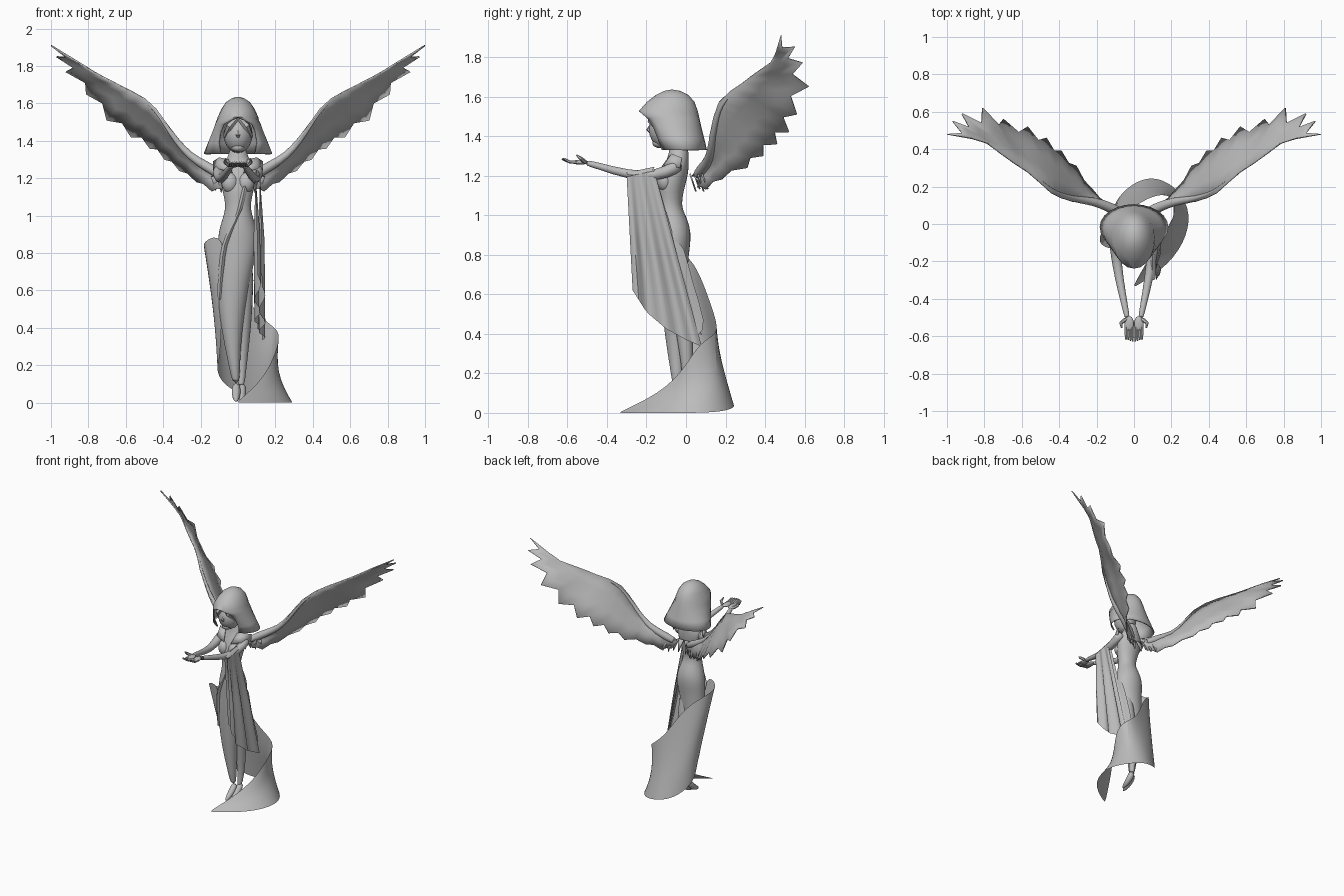
import bpy, bmesh, math
from mathutils import Vector as V

cube = bpy.data.objects.get("Cube")
if cube:
    bpy.data.objects.remove(cube, do_unlink=True)

stone = bpy.data.materials.new("grey stone")
stone.use_nodes = True
GREY = (0.5, 0.5, 0.5, 1)
stone.diffuse_color = GREY
stone.node_tree.nodes["Principled BSDF"].inputs["Base Color"].default_value = GREY


def build(name, verts, faces, subsurf=0, thickness=0, angle=50):
    """Make a mesh object with tidy normals, smooth shading and modifiers."""
    mesh = bpy.data.meshes.new(name)
    mesh.from_pydata([tuple(v) for v in verts], [], faces)
    bm = bmesh.new()
    bm.from_mesh(mesh)
    bmesh.ops.remove_doubles(bm, verts=bm.verts, dist=0.0005)
    bmesh.ops.recalc_face_normals(bm, faces=bm.faces)
    bm.to_mesh(mesh)
    bm.free()
    mesh.shade_smooth()
    mesh.set_sharp_from_angle(angle=math.radians(angle))
    mesh.materials.append(stone)
    obj = bpy.data.objects.new(name, mesh)
    bpy.context.collection.objects.link(obj)
    if thickness:
        mod = obj.modifiers.new("thickness", "SOLIDIFY")
        mod.thickness = thickness
        mod.offset = 0
    if subsurf:
        mod = obj.modifiers.new("smooth", "SUBSURF")
        mod.levels = mod.render_levels = subsurf
    return obj


def grid(name, rows, closed=False, caps=False, **options):
    """Skin a list of equally long point rows."""
    n = len(rows[0])
    verts = [p for row in rows for p in row]
    faces = []
    for r in range(len(rows) - 1):
        for c in range(n if closed else n - 1):
            d = (c + 1) % n
            faces.append((r * n + c, r * n + d, (r + 1) * n + d, (r + 1) * n + c))
    if caps:
        faces.append(tuple(range(n)))
        faces.append(tuple(range(len(verts) - n, len(verts))))
    return build(name, verts, faces, **options)


def ellipse(center, u, v, sides=12):
    return [center + u * math.cos(a) + v * math.sin(a)
            for a in (2 * math.pi * i / sides for i in range(sides))]


def tube(name, path, radii, sides=10, **options):
    """Tapered round limb along a path."""
    path = [V(p) for p in path]
    rows = []
    for i, p in enumerate(path):
        along = (path[min(i + 1, len(path) - 1)] - path[max(i - 1, 0)]).normalized()
        u = along.cross(V((1, 0, 0))).normalized()
        rows.append(ellipse(p, u * radii[i], along.cross(u) * radii[i], sides))
    return grid(name, rows, closed=True, caps=True, **options)


def ball(name, center, size, segments=16):
    bm = bmesh.new()
    bmesh.ops.create_uvsphere(bm, u_segments=segments, v_segments=10, radius=1)
    verts = [V((v.co.x * size[0], v.co.y * size[1], v.co.z * size[2])) + V(center)
             for v in bm.verts]
    faces = [tuple(v.index for v in f.verts) for f in bm.faces]
    bm.free()
    return build(name, verts, faces)


def along_line(points, t):
    """Point at fraction t of a polyline with evenly spaced knots."""
    s = t * (len(points) - 1)
    i = min(int(s), len(points) - 2)
    return V(points[i]).lerp(V(points[i + 1]), s - i)


# Torso and clinging dress: x, y, z, half width, half depth
BODY = [(0, -.04, 1.38, .045, .045), (0, -.035, 1.31, .05, .05), (0, -.045, 1.27, .095, .06),
        (0, -.055, 1.22, .1, .07), (0, -.075, 1.15, .09, .072), (0, -.08, 1.08, .07, .06),
        (0, -.08, 1.03, .07, .062), (0, -.068, .98, .085, .078), (0, -.06, .91, .108, .088),
        (0, -.06, .84, .11, .082), (-.01, -.065, .76, .1, .075), (-.03, -.06, .6, .085, .07),
        (-.035, -.055, .4, .058, .055), (-.02, -.045, .2, .03, .032), (-.01, -.04, .1, .02, .022)]
grid("torso_and_dress", [ellipse(V((x, y, z)), V((w, 0, 0)), V((0, d, 0)), 16)
                         for x, y, z, w, d in BODY], closed=True, caps=True, subsurf=1)
for side in (1, -1):
    ball("bust", (.042 * side, -.105, 1.175), (.046, .042, .055))

# Trailing leg and feet
tube("left_leg", [(.035, -.06, .82), (.03, -.02, .5), (.025, 0, .35), (.02, .01, .15),
                  (.015, -.01, .08)], [.06, .05, .042, .022, .02], subsurf=1)
for name, x, y in (("right_foot", -.01, -.04), ("left_foot", .02, -.01)):
    tube(name, [(x, y + .02, .1), (x, y - .01, .06), (x, y - .05, .03), (x, y - .1, .008)],
         [.022, .026, .022, .008], subsurf=1)

# Head and face
ball("head", (0, -.1, 1.435), (.078, .088, .1))
tube("nose", [(0, -.17, 1.47), (0, -.19, 1.43), (0, -.175, 1.415)], [.006, .012, .006], 6)
ball("chin", (0, -.135, 1.365), (.035, .035, .025))
for side in (1, -1):
    tube("hair_lock", [(0, -.17, 1.525), (.045 * side, -.175, 1.48), (.075 * side, -.13, 1.42)],
         [.012, .02, .008], 6)

# Hood: z, half width, front y, back y, half angle of the face opening
HOOD = [(1.632, 0, -.07, -.07, 0), (1.625, .03, -.11, -.03, 0), (1.605, .06, -.15, .01, 0),
        (1.57, .085, -.195, .04, 0), (1.525, .105, -.235, .056, 0), (1.49, .118, -.222, .064, 38),
        (1.45, .132, -.205, .073, 44), (1.39, .157, -.172, .088, 40), (1.33, .18, -.135, .102, 30)]
rows = []
for z, w, front, back, opening in HOOD:
    a = math.radians(opening)
    angles = [a + (2 * math.pi - 2 * a) * i / 20 for i in range(21)]
    rows.append([V((w * math.sin(t), (front + back) / 2 - (back - front) / 2 * math.cos(t), z))
                 for t in angles])
grid("hood", rows, thickness=.008)

# Arms reaching forward with open palms held together
for side, label in ((1, "left"), (-1, "right")):
    arm = [(.08, -.035, 1.26), (.108, -.05, 1.24), (.098, -.15, 1.198), (.082, -.28, 1.2),
           (.047, -.45, 1.252), (.034, -.51, 1.266)]
    tube(label + "_arm", [(x * side, y, z) for x, y, z in arm],
         [.03, .036, .03, .025, .017, .016], subsurf=1)
    ball(label + "_palm", (.026 * side, -.535, 1.268), (.026, .045, .012), 10)
    for k in range(4):
        x = .007 + .012 * k
        tube(label + "_finger", [(x * side, -.55, 1.268), (x * side, -.59, 1.27),
                                 (x * side, -.627 + .004 * k, 1.285)], [.009, .008, .005], 6)
    tube(label + "_thumb", [(.045 * side, -.51, 1.268), (.07 * side, -.53, 1.285),
                            (.066 * side, -.555, 1.305)], [.011, .01, .004], 6)
    # Pointed collar fold on the shoulder
    fold = [[(.03, -.13, 1.23), (.1, -.11, 1.25), (.13, -.03, 1.24)],
            [(.05, -.08, 1.3), (.1, -.07, 1.31), (.13, -.02, 1.29)]]
    grid(label + "_collar", [[V((x * side, y, z)) for x, y, z in r] for r in fold], thickness=.008)

# Wings: matching points on the leading edge and at the feather tips
LEADING = [(.04, .03, 1.2), (.18, .1, 1.28), (.26, .11, 1.33), (.33, .12, 1.41), (.39, .14, 1.5),
           (.44, .165, 1.57), (.5, .22, 1.625), (.57, .28, 1.665), (.64, .325, 1.7),
           (.71, .375, 1.735), (.78, .43, 1.775), (.86, .455, 1.825)]
TIPS = [(.08, .06, 1.14), (.14, .1, 1.13), (.22, .18, 1.18), (.31, .31, 1.24), (.39, .39, 1.3),
        (.47, .46, 1.36), (.57, .52, 1.42), (.7, .56, 1.51), (.81, .62, 1.65),
        (.92, .59, 1.77), (.97, .55, 1.85), (1, .48, 1.91)]
for side, label in ((1, "left"), (-1, "right")):
    columns = []
    for i in range(2 * len(TIPS) - 1):
        t = i / (2 * len(TIPS) - 2)
        lead, tip = along_line(LEADING, t), along_line(TIPS, t)
        if i % 2:  # notch between two feathers
            tip = tip.lerp(lead, .1 + .35 * t ** 3)
        bulge = V((-.012, .02, .012)) * (1 - t)
        column = [lead, lead.lerp(tip, .3) + bulge, lead.lerp(tip, .62) + bulge * .7, tip]
        columns.append([V((p.x * side, p.y, p.z)) for p in column])
    grid(label + "_wing", columns, thickness=.008)
    tube(label + "_wing_bone", [(x * side, y + .015, z - .01) for x, y, z in LEADING[:7]],
         [.034, .028, .022, .017, .012, .008, .004], 8, subsurf=1)
    # Short feathers at the wing root
    for k in range(4):
        x, y = (.03 + .03 * k) * side, .02 + .02 * k
        build(label + "_root_feather", [(x - .025, y, 1.21), (x + .025, y, 1.21),
                                        (x, y + .03, 1.12 + .012 * (k % 2))], [(0, 1, 2)],
              thickness=.008)

# Wrap around the hips, sweeping behind the legs into a spiral train
WRAP_TOP = [(-.06, -.14, .93), (-.2, -.125, .855), (-.175, -.02, .82), (-.08, .045, .75),
            (0, .09, .65), (.09, .15, .48), (.2, .165, .4), (.23, .07, .36), (.185, -.01, .22),
            (.11, -.13, .1), (-.01, -.34, .002)]
WRAP_MID = [(-.085, -.1, .54), (-.13, -.065, .52), (-.13, .035, .47), (-.09, .1, .41),
            (0, .145, .35), (.1, .18, .27), (.19, .165, .21), (.205, .07, .17), (.205, -.03, .1),
            (.15, -.16, .05), (0, -.34, 0)]
WRAP_HEM = [(-.095, .01, .22), (-.115, .06, .19), (-.1, .12, .13), (-.05, .18, .08),
            (.01, .225, .05), (.1, .255, .035), (.215, .21, .01), (.3, .09, 0), (.29, -.06, 0),
            (.19, -.22, 0), (0, -.34, 0)]
grid("hip_wrap_and_train", [[V(p) for p in r] for r in (WRAP_TOP, WRAP_MID, WRAP_HEM)], subsurf=2)

# Sash edge running from the chest down to the hip
SASH = [(.045, -.135, 1.2), (.03, -.155, 1.11), (.005, -.145, 1.01), (-.04, -.148, .92),
        (-.075, -.15, .85), (-.09, -.13, .72), (-.1, -.1, .55)]
grid("front_sash", [[V(p) + V((dx, dy, 0)) for dx, dy in ((-.014, .012), (0, -.008), (.014, .012))]
                    for p in SASH], subsurf=1)

# Cloth strip falling from the left hip to the train
HIP_STRIP = [[(.1, -.11, .88), (.112, -.06, .87), (.1, -.01, .86)],
             [(.11, -.06, .64), (.115, -.02, .64), (.09, .03, .66)],
             [(.125, .03, .38), (.125, .06, .39), (.1, .11, .44)]]
grid("hip_strip", [[V(p) for p in r] for r in HIP_STRIP], subsurf=1)

# Softly folded cloth hanging from the left arm in two layers
HEM = [(-.27, .62), (-.2, .51), (-.1, .425), (0, .37), (.08, .335)]
for name, x, lift in (("outer_drape", .128, 0), ("inner_drape", .105, .06)):
    columns = []
    for i in range(19):
        t = i / 18
        y, z = along_line([V(p) for p in HEM], t)
        top = V((x - .01, -.3 + .14 * t, 1.195 + .03 * t))
        hem = V((x, y, z + lift))
        fold = V((.018 * math.sin(5 * math.pi * t), 0, 0))
        columns.append([top.lerp(hem, s) + fold * min(1, s * 2) for s in (0, .25, .5, .75, 1)])
    grid(name, columns)
grid("drape_over_arm", [[V((x, -.3 + .14 * t, z + .03 * t)) for t in (0, .5, 1)]
                        for x, z in ((.083, 1.195), (.1, 1.225), (.118, 1.195))], subsurf=1)
